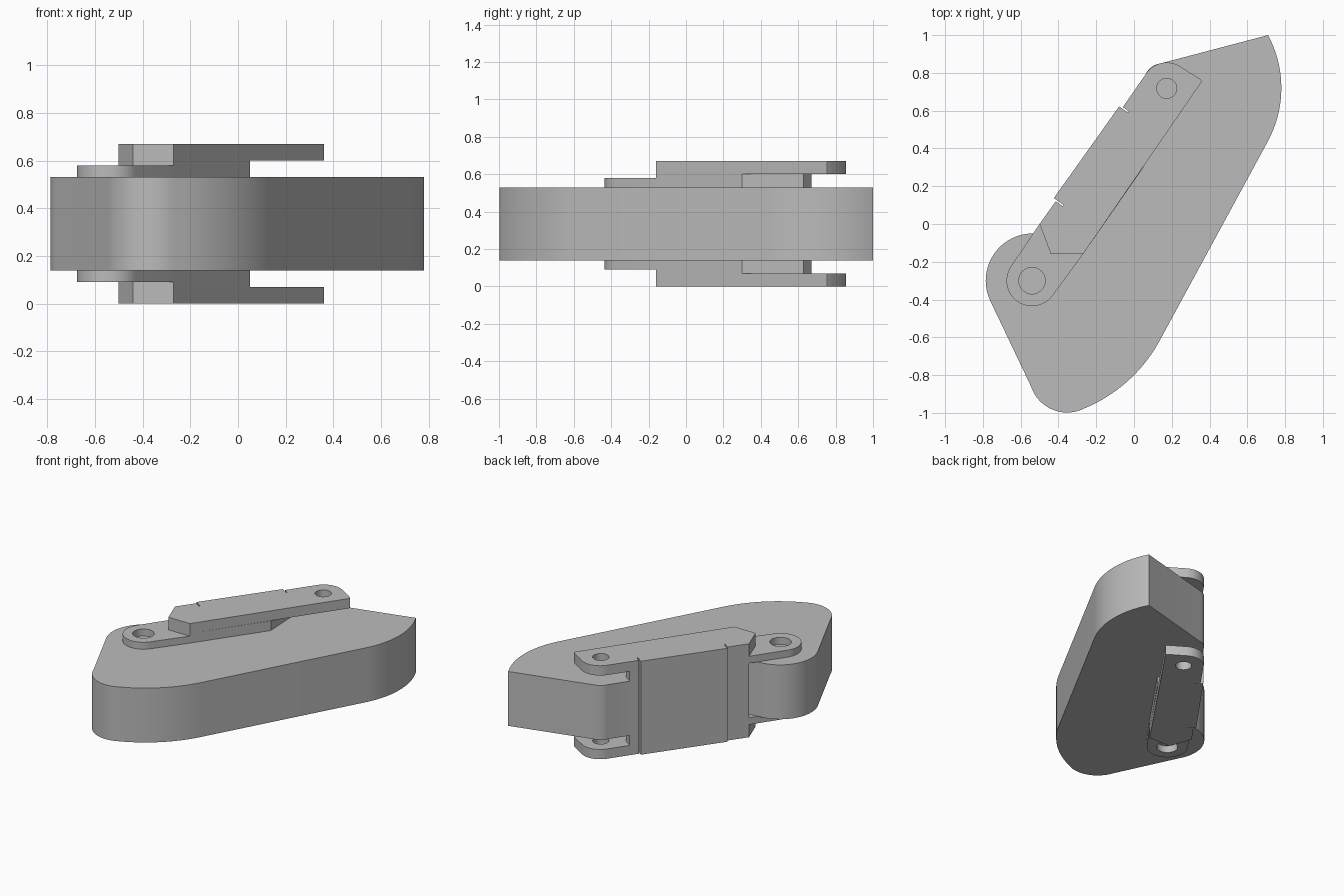
import bpy, bmesh, math
from mathutils import Vector

cube = bpy.data.objects.get("Cube")
if cube:
    bpy.data.objects.remove(cube, do_unlink=True)

grey = bpy.data.materials.new("plain grey")
grey.use_nodes = True
grey.diffuse_color = (0.5, 0.5, 0.5, 1)
grey.node_tree.nodes["Principled BSDF"].inputs["Base Color"].default_value = (0.5, 0.5, 0.5, 1)

HEIGHT = 0.67


def arc(centre, radius, start, end, steps=24):
    """Points on a circle between two angles in degrees."""
    return [(centre[0] + radius * math.cos(math.radians(start + (end - start) * i / steps)),
             centre[1] + radius * math.sin(math.radians(start + (end - start) * i / steps)))
            for i in range(steps + 1)]


def arc_through(a, b, c, steps=20):
    """Circular arc from a through b to c."""
    a, b, c = Vector(a), Vector(b), Vector(c)
    u, v = b - a, c - a
    k = 2 * (u.x * v.y - u.y * v.x)
    centre = a + Vector((v.y * u.dot(u) - u.y * v.dot(v),
                         u.x * v.dot(v) - v.x * u.dot(u))) / k
    p, q = a - centre, c - centre
    turn = math.atan2(p.x * q.y - p.y * q.x, p.dot(q))
    start = math.atan2(p.y, p.x)
    return arc(centre, p.length, math.degrees(start), math.degrees(start + turn), steps)


def slab(name, outline, z0, z1, hole=None):
    """Extruded flat outline with an optional round hole."""
    curve = bpy.data.curves.new(name, "CURVE")
    curve.dimensions = "2D"
    curve.fill_mode = "BOTH"
    curve.extrude = (z1 - z0) / 2
    for loop in [outline] + ([arc(*hole, 0, 360, 40)[:-1]] if hole else []):
        spline = curve.splines.new("POLY")
        spline.points.add(len(loop) - 1)
        for point, (x, y) in zip(spline.points, loop):
            point.co = (x, y, 0, 1)
        spline.use_cyclic_u = True
    obj = bpy.data.objects.new(name, curve)
    bpy.context.collection.objects.link(obj)
    bpy.ops.object.select_all(action="DESELECT")
    obj.select_set(True)
    bpy.context.view_layer.objects.active = obj
    bpy.ops.object.convert(target="MESH")
    obj = bpy.context.object
    bm = bmesh.new()
    bm.from_mesh(obj.data)
    bmesh.ops.remove_doubles(bm, verts=bm.verts, dist=0.0002)
    bmesh.ops.translate(bm, verts=bm.verts, vec=(0, 0, (z0 + z1) / 2))
    bmesh.ops.recalc_face_normals(bm, faces=bm.faces)
    bm.to_mesh(obj.data)
    bm.free()
    obj.data.materials.clear()
    obj.data.materials.append(grey)
    bpy.ops.object.shade_smooth_by_angle(angle=math.radians(25))


def slab_pair(name, outline, z0, z1, hole=None):
    """The same slab above and below the body."""
    slab("upper_" + name, outline, z0, z1, hole)
    slab("lower_" + name, outline, HEIGHT - z1, HEIGHT - z0, hole)


def along(s, t):
    """Point s along the link's outer side and t outward from it."""
    return (-0.5 + 0.58 * s - 0.814 * t, 0.814 * s + 0.58 * t)


# Outer side of the link: raised pad between two thin grooves
outer = [along(*p) for p in [(0, 0), (0.148, 0), (0.148, -0.045), (0.156, -0.045),
                             (0.156, 0.018), (0.752, 0.018), (0.752, -0.04),
                             (0.76, -0.04), (0.76, 0)]]
web_end = [along(0.823, 0), along(0.823, -0.07)]
heel = [(-0.27, -0.16), (-0.44, -0.16)]

# Solid body
body = (arc_through((0.71, 1.0), (0.78, 0.72), (0.71, 0.44))
        + arc_through((0.14, -0.61), (0, -0.80), (-0.26, -0.975))
        + arc_through((-0.26, -0.975), (-0.345, -0.998), (-0.545, -0.86))[1:]
        + arc((-0.535, -0.30), 0.25, 204, 88)
        + [along(0, -0.07), web_end[1], web_end[0]]
        + arc_through((0.06, 0.79), (0.092, 0.83), (0.14, 0.85), 12))
slab("body", body, 0.14, 0.53)

# Link: back web, side spacers, arms and pivot ears
slab("link_web", outer + web_end + [along(0, -0.07)], 0.14, 0.53)
slab_pair("link_spacer", outer + web_end + [(0.05, 0.30)] + heel, 0.53, 0.60)
tip = arc_through((0.06, 0.79), (0.15, 0.853), (0.25, 0.83), 16)
slab_pair("link_arm", outer + tip + [(0.35, 0.768), (0.36, 0.755)] + heel,
          0.60, HEIGHT, ((0.173, 0.718), 0.053))
pivot = (-0.54, -0.30)
slab_pair("pivot_ear", [along(0, 0)] + arc(pivot, 0.135, 145, 325) + heel,
          0.53, 0.58, (pivot, 0.07))
